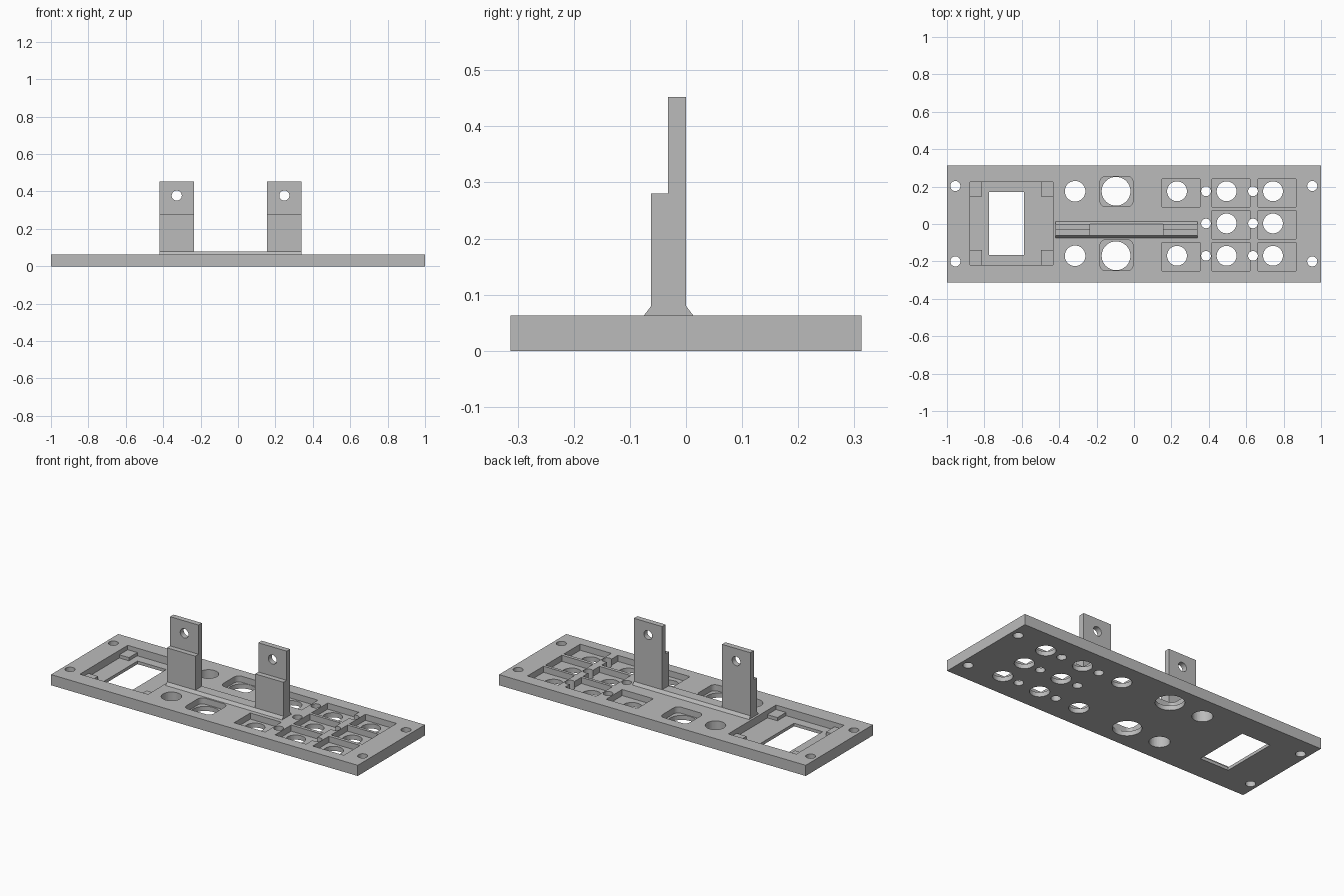
import bpy, bmesh, math

if "Cube" in bpy.data.objects:
    bpy.data.objects.remove(bpy.data.objects["Cube"])

grey = bpy.data.materials.new("plain grey")
grey.diffuse_color = (0.5, 0.5, 0.5, 1)
grey.use_nodes = True
grey.node_tree.nodes["Principled BSDF"].inputs["Base Color"].default_value = grey.diffuse_color


def rect(x0, x1, y0, y1):
    return [(x0, y0), (x1, y0), (x1, y1), (x0, y1)]


def circle(x, y, r, n=40):
    return [(x + r * math.cos(2 * math.pi * i / n),
             y + r * math.sin(2 * math.pi * i / n)) for i in range(n)]


def rounded(x0, x1, y0, y1, r):
    pts = []
    corners = [(x1 - r, y1 - r), (x0 + r, y1 - r), (x0 + r, y0 + r), (x1 - r, y0 + r)]
    for k, (cx, cy) in enumerate(corners):
        for i in range(7):
            a = math.pi / 2 * (k + i / 6)
            pts.append((cx + r * math.cos(a), cy + r * math.sin(a)))
    return pts


def prisms(name, items, axis="z"):
    """One object made of outlines extruded from a to b along an axis."""
    place = {"z": lambda u, v, w: (u, v, w),
             "y": lambda u, v, w: (u, w, v),
             "x": lambda u, v, w: (w, u, v)}[axis]
    bm = bmesh.new()
    for pts, a, b in items:
        lo = [bm.verts.new(place(u, v, a)) for u, v in pts]
        hi = [bm.verts.new(place(u, v, b)) for u, v in pts]
        bm.faces.new(lo[::-1])
        bm.faces.new(hi)
        for i in range(len(pts)):
            j = (i + 1) % len(pts)
            bm.faces.new((lo[i], lo[j], hi[j], hi[i]))
    bmesh.ops.recalc_face_normals(bm, faces=bm.faces)
    me = bpy.data.meshes.new(name)
    bm.to_mesh(me)
    bm.free()
    me.materials.append(grey)
    ob = bpy.data.objects.new(name, me)
    bpy.context.collection.objects.link(ob)
    return ob


def select(ob):
    bpy.ops.object.select_all(action="DESELECT")
    ob.select_set(True)
    bpy.context.view_layer.objects.active = ob


def cut(ob, cutter):
    cutter.hide_render = True
    mod = ob.modifiers.new("cut", "BOOLEAN")
    mod.operation, mod.solver, mod.object = "DIFFERENCE", "EXACT", cutter
    select(ob)
    bpy.ops.object.modifier_apply(modifier=mod.name)
    bpy.data.objects.remove(cutter)
    bpy.ops.object.shade_smooth_by_angle(angle=math.radians(30))


TOP, FLOOR, TRAY = 0.063, 0.027, 0.018

# Panel plate
plate = prisms("panel_plate", [(rect(-1, 1, -0.313, 0.313), 0, TOP)])

# Recesses: display tray, rounded knob seats, button seats
pockets = [(rect(-0.877, -0.433, -0.22, 0.225), TRAY, 0.2)]
for y0, y1 in ((0.093, 0.254), (-0.249, -0.085)):
    pockets.append((rounded(-0.182, -0.005, y0, y1, 0.03), FLOOR, 0.2))
rows = ((0.175, 0.09, 0.24), (0.003, -0.08, 0.073), (-0.17, -0.251, -0.10))
columns = ((0.23, 0.15, 0.353), (0.495, 0.417, 0.62), (0.743, 0.663, 0.866))
for r, (cy, y0, y1) in enumerate(rows):
    for c, (cx, x0, x1) in enumerate(columns):
        if (r, c) != (1, 0):
            pockets.append((rect(x0, x1, y0, y1), FLOOR, 0.2))
cut(plate, prisms("pocket_cutter", pockets))

# Through holes: window, corner screws, jacks, knobs, buttons, lamps
holes = [rect(-0.775, -0.588, -0.166, 0.171)]
holes += [circle(x, y, 0.027) for x in (-0.955, 0.953) for y in (-0.2, 0.203)]
for r, (cy, _, _) in enumerate(rows):
    holes += [circle(x, cy, 0.026) for x in (0.385, 0.636)]
    holes += [circle(col[0], cy, 0.053) for c, col in enumerate(columns) if (r, c) != (1, 0)]
    if r != 1:
        holes += [circle(-0.315, cy, 0.055), circle(-0.096, cy, 0.077)]
cut(plate, prisms("hole_cutter", [(h, -0.1, 0.2) for h in holes]))

# Corner posts inside the display tray
prisms("tray_posts", [(rect(x0, x1, y0, y1), TRAY - 0.005, 0.037)
                      for x0, x1 in ((-0.88, -0.814), (-0.498, -0.43))
                      for y0, y1 in ((-0.223, -0.14), (0.147, 0.228))])

# Tapered rail carrying the brackets
prisms("bracket_rail", [([(-0.075, TOP - 0.003), (-0.075, TOP), (-0.062, 0.08),
                          (0, 0.08), (0.013, TOP), (0.013, TOP - 0.003)], -0.42, 0.34)], "x")

# Stepped upright brackets with a screw hole
step = [(-0.062, 0.078), (0, 0.078), (0, 0.452), (-0.032, 0.452), (-0.032, 0.28), (-0.062, 0.28)]
for side, x0, x1 in (("left", -0.42, -0.235), ("right", 0.155, 0.34)):
    bracket = prisms(side + "_bracket", [(step, x0, x1)], "x")
    cut(bracket, prisms("screw_cutter", [(circle((x0 + x1) / 2, 0.378, 0.027), -0.2, 0.2)], "y"))
